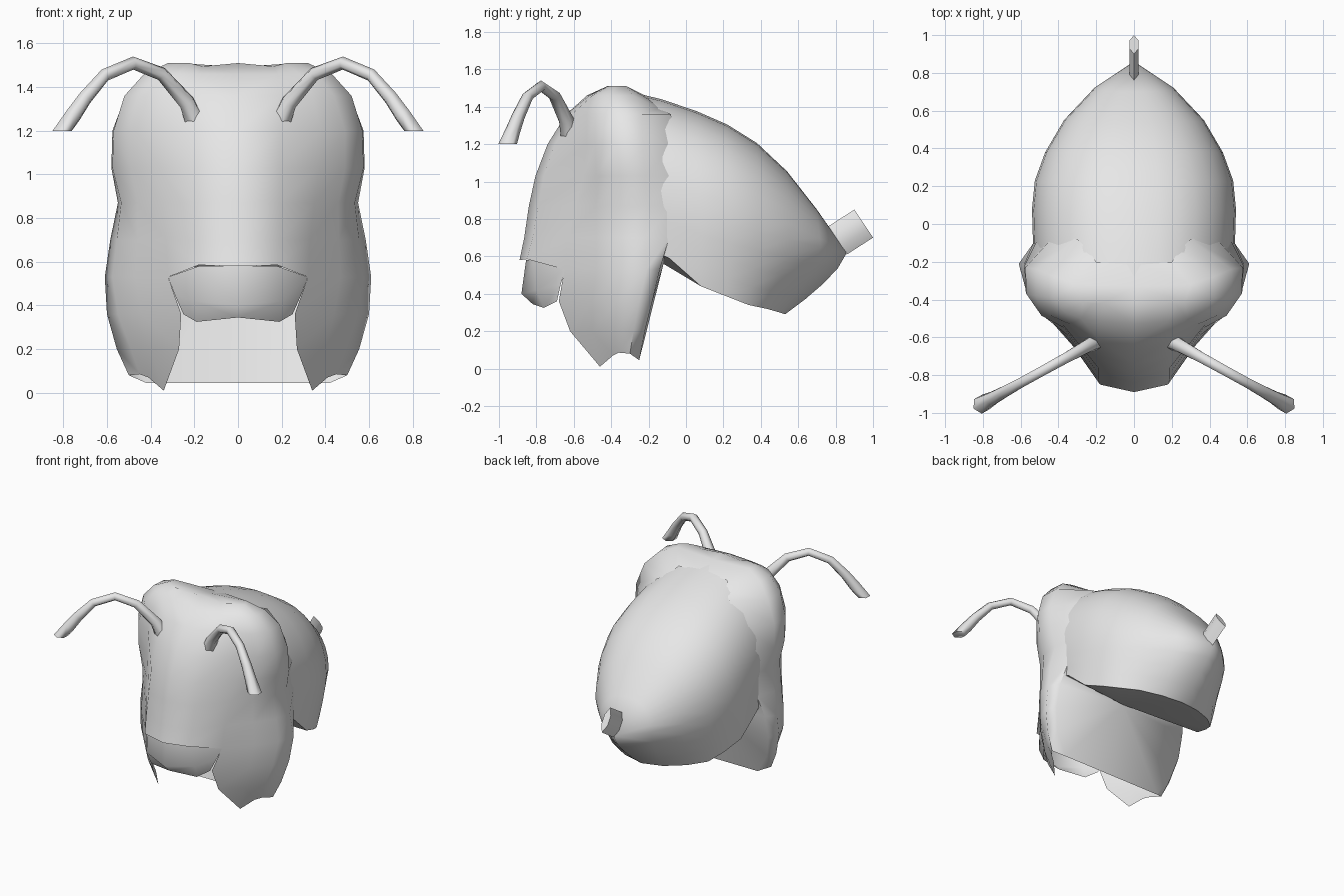
import bpy, bmesh, math
from mathutils import Vector

if "Cube" in bpy.data.objects:
    bpy.data.objects.remove(bpy.data.objects["Cube"])

grey = bpy.data.materials.new("plain_grey")
grey.diffuse_color = (0.8, 0.8, 0.8, 1)
grey.use_nodes = True
grey.node_tree.nodes["Principled BSDF"].inputs["Base Color"].default_value = grey.diffuse_color


def finish(name, verts, faces, mirror=False, recalc=False, angle=60):
    me = bpy.data.meshes.new(name)
    me.from_pydata([tuple(v) for v in verts], [], faces)
    bm = bmesh.new()
    bm.from_mesh(me)
    bmesh.ops.remove_doubles(bm, verts=bm.verts[:], dist=0.0005)
    if recalc:
        bmesh.ops.recalc_face_normals(bm, faces=bm.faces[:])
    bm.to_mesh(me)
    bm.free()
    me.materials.append(grey)
    ob = bpy.data.objects.new(name, me)
    bpy.context.collection.objects.link(ob)
    bpy.ops.object.select_all(action='DESELECT')
    ob.select_set(True)
    bpy.context.view_layer.objects.active = ob
    bpy.ops.object.shade_smooth_by_angle(angle=math.radians(angle))
    if mirror:
        m = ob.modifiers.new("mirror", 'MIRROR')
        m.merge_threshold = 0.001
    return ob


def loft(name, rings, mirror=False, angle=60):
    """Skin closed rings of equal size and cap both ends."""
    n = len(rings[0])
    verts = [p for r in rings for p in r]
    faces = [(i * n + j, i * n + (j + 1) % n, (i + 1) * n + (j + 1) % n, (i + 1) * n + j)
             for i in range(len(rings) - 1) for j in range(n)]
    faces.append(tuple(range(n)))
    faces.append(tuple(range(len(verts) - n, len(verts))))
    return finish(name, verts, faces, mirror, True, angle)


hub_point = (0, -.12, .56)  # where the hollow underside and the head's back meet

# Abdomen: right half, columns from front to back: widest point, lower rim, spine (y, z)
columns = [((.51, -.30, .90), (.49, -.25, .66), (-.36, 1.495)),
           ((.535, -.09, .85), (.53, -.09, .59), (-.13, 1.44)),
           ((.54, .08, .80), (.515, .08, .44), (.06, 1.375)),
           ((.525, .23, .77), (.475, .22, .385), (.22, 1.305)),
           ((.47, .38, .73), (.42, .335, .34), (.38, 1.205)),
           ((.37, .55, .69), (.31, .43, .32), (.54, 1.055)),
           ((.21, .72, .65), (.16, .50, .30), (.70, .85)),
           ((0, .86, .62), (0, .53, .29), (.86, .62))]
n_low, n_up = 4, 8
grid = []
for wide, rim, (ty, tz) in columns:
    w, r, t = Vector(wide), Vector(rim), Vector((0, ty, tz))
    col = []
    for i in range(n_low):  # rim up to the widest line
        f = 1 - i / n_low
        p = w.lerp(r, f ** 1.4)
        p.z = w.z + (r.z - w.z) * f
        col.append(p)
    for i in range(n_up + 1):  # widest line over to the spine
        a = math.pi / 2 * i / n_up
        c, s = max(math.cos(a), 0) ** .85, math.sin(a) ** .9
        col.append(Vector((w.x * c, w.y + (t.y - w.y) * s, w.z + (t.z - w.z) * s)))
    grid.append(col)
n = len(grid[0])
verts = [p for col in grid for p in col] + [Vector(hub_point)]
faces = [(c * n + r, (c + 1) * n + r, (c + 1) * n + r + 1, c * n + r + 1)
         for c in range(len(grid) - 1) for r in range(n - 1)]
faces += [(len(verts) - 1, (c + 1) * n, c * n) for c in range(len(grid) - 1)]
finish("abdomen", verts, faces, mirror=True)

# Head: right half, each row is height, front y, then (x, y) pairs from face to back
face_rows = [
    (.53, -.89, .18, -.85, .32, -.65, .47, -.48, .575, -.34, .61, -.21, .56, -.14),
    (.70, -.865, .19, -.82, .33, -.63, .46, -.48, .555, -.34, .585, -.22, .525, -.09),
    (.87, -.84, .19, -.79, .35, -.59, .46, -.48, .535, -.35, .55, -.21, .52, -.07),
    (1.03, -.805, .19, -.76, .37, -.55, .49, -.48, .575, -.35, .58, -.22, .50, -.06),
    (1.20, -.74, .19, -.70, .38, -.53, .49, -.485, .57, -.37, .575, -.23, .42, -.06),
    (1.36, -.64, .19, -.61, .34, -.53, .44, -.485, .52, -.38, .515, -.24, .30, -.08),
    (1.46, -.53, .18, -.515, .28, -.50, .36, -.47, .43, -.39, .42, -.28, .24, -.14),
    (1.51, -.42, .16, -.42, .22, -.42, .27, -.41, .32, -.38, .30, -.32, .20, -.20)]
# Mandible rows, only the five outer columns
jaw_rows = [
    [(.34, -.46, .01), (.41, -.39, .07), (.45, -.36, .085), (.50, -.30, .08), (.42, -.25, .045)],
    [(.27, -.62, .20), (.40, -.50, .20), (.49, -.38, .20), (.555, -.28, .20), (.52, -.22, .20)],
    [(.26, -.68, .36), (.44, -.50, .36), (.55, -.37, .36), (.60, -.25, .36), (.56, -.18, .36)]]

verts, rows = [], []
for row in jaw_rows:
    rows.append([None, None] + [len(verts) + i for i in range(5)])
    verts += row
for r in face_rows:
    z = r[0]
    pts = [(0, r[1], z)] + [(r[i], r[i + 1], z) for i in range(2, 14, 2)]
    if z == .53:  # brow overhanging the lip
        pts[0], pts[1] = (0, r[1], .58), (.18, -.85, .585)
    if z > 1.4:  # back edge tucked into the abdomen
        pts[6] = (r[12], r[13], z - .07)
    if z > 1.5:  # dip in the crown
        pts[1] = (.16, -.42, 1.495)
    rows.append([len(verts) + i for i in range(7)])
    verts += pts
faces = []
for a, b in zip(rows, rows[1:]):
    for c in range(6):
        q = (a[c], a[c + 1], b[c + 1], b[c])
        if None not in q:
            faces.append(q)
# crown cap, and the back plate fanned from the hub
hub, crown, mid, heel = range(len(verts), len(verts) + 4)
verts += [hub_point, (0, -.20, 1.45), (0, -.33, 1.492), (0, -.25, .045)]
k = rows[-1]
faces += [(k[0], k[1], mid), (k[1], k[2], k[3], mid), (k[3], k[4], k[5], mid),
          (k[5], k[6], crown, mid)]
for a, b in zip(rows[:4], rows[1:5]):
    faces.append((hub, b[6], a[6]))
faces.append((hub, rows[0][6], heel))
finish("head", verts, faces, mirror=True)

# Lip hanging below the brow
lip = [(0, -.82, .345), (.19, -.76, .325), (.25, -.69, .36),
       (0, -.88, .40), (.20, -.80, .42), (.29, -.67, .45),
       (0, -.855, .58), (.18, -.82, .58), (.32, -.645, .53)]
finish("lip", lip, [(r + c, r + c + 1, r + c + 4, r + c + 3)
                    for r in (0, 3) for c in (0, 1)], mirror=True)

# Antenna: six sided tube (x, z, radius) arching in a slanted vertical plane
path = [(.18, 1.20, .055), (.235, 1.33, .04), (.35, 1.46, .032), (.48, 1.51, .03),
        (.61, 1.455, .03), (.70, 1.35, .035), (.755, 1.27, .04), (.805, 1.20, .05)]
side = Vector((.48, .876, 0))
points = [Vector((x, -.61 - (x - .18) * .55, z)) for x, z, _ in path]
rings = []
for i, p in enumerate(points):
    t = (points[min(i + 1, len(points) - 1)] - points[max(i - 1, 0)]).normalized()
    up = side.cross(t).normalized()
    if i == len(points) - 1:  # level cut at the tip
        up = Vector((.876, -.48, 0)) * (1 if up.x > 0 else -1)
    r = path[i][2]
    rings.append([p + r * (math.cos(j * math.tau / 6) * up + math.sin(j * math.tau / 6) * side)
                  for j in range(6)])
loft("antenna", rings, mirror=True, angle=75)

# Tail stub: flattened six sided prism
low, high, out = Vector((0, .86, .61)), Vector((0, .76, .76)), Vector((0, .14, .09))
lens = [(0, 0), (.025, .3), (.025, .7), (0, 1), (-.025, .7), (-.025, .3)]
ring = [low.lerp(high, t) + Vector((x, 0, 0)) for x, t in lens]
loft("tail", [ring, [p + out for p in ring]], angle=60)
